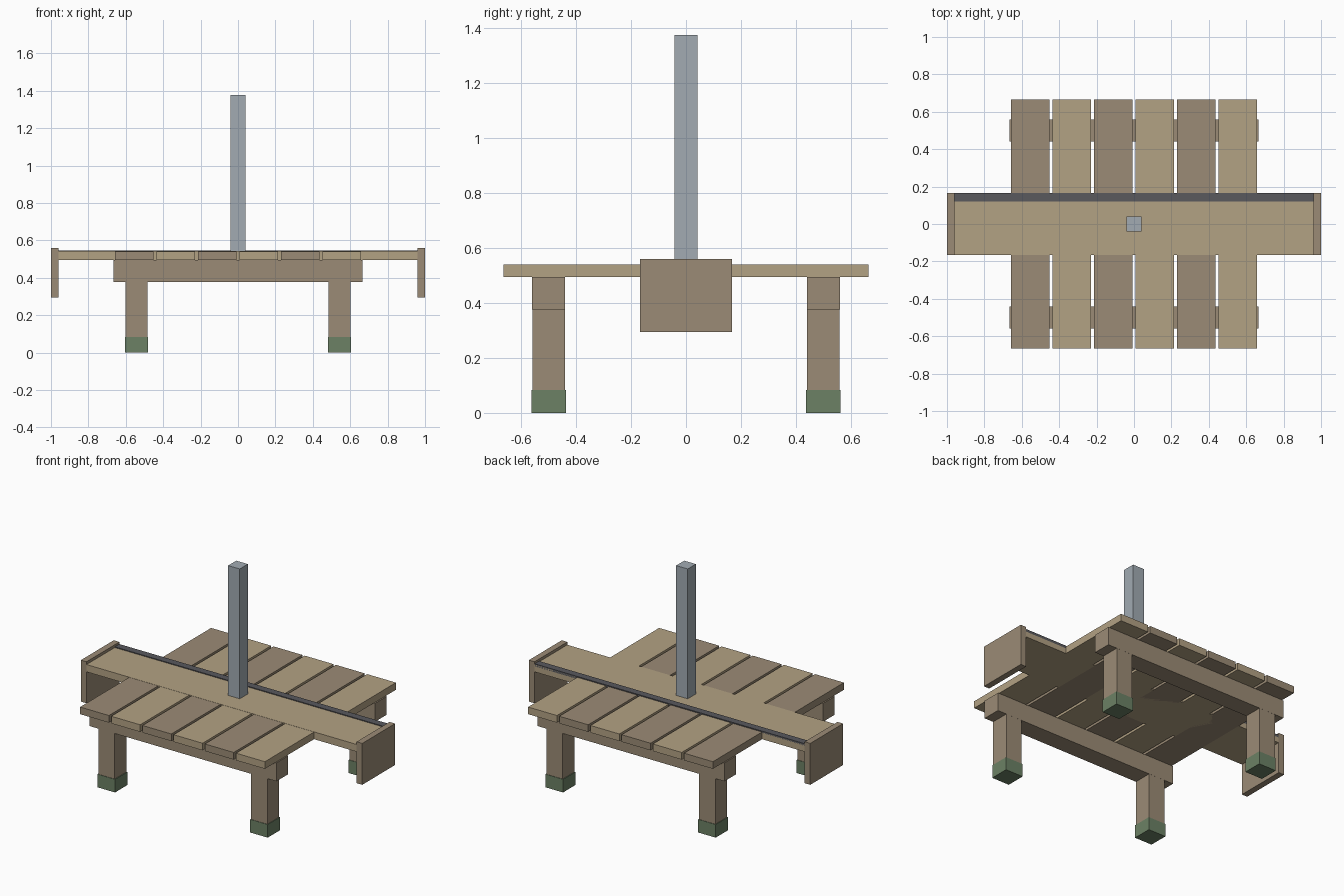
import bpy

if "Cube" in bpy.data.objects:
    bpy.data.objects.remove(bpy.data.objects["Cube"])


def material(name, rgb):
    m = bpy.data.materials.new(name)
    m.diffuse_color = (*rgb, 1)
    m.use_nodes = True
    m.node_tree.nodes["Principled BSDF"].inputs["Base Color"].default_value = m.diffuse_color
    return m


LIGHT = material("light_wood", (0.45, 0.36, 0.23))
DARK = material("dark_wood", (0.33, 0.26, 0.18))
STEEL = material("steel", (0.36, 0.41, 0.45))
TRIM = material("dark_trim", (0.10, 0.10, 0.11))
GREEN = material("green", (0.15, 0.22, 0.13))


def box(name, mat, x, y, z):
    """Box from (min, max) ranges on each axis."""
    bpy.ops.mesh.primitive_cube_add(size=1)
    o = bpy.context.object
    o.name = name
    o.location = [(a + b) / 2 for a, b in (x, y, z)]
    o.scale = [b - a for a, b in (x, y, z)]
    bpy.ops.object.transform_apply(location=True, rotation=False, scale=True)
    o.data.materials.append(mat)
    return o


def around(c, half):
    return (c - half, c + half)


# Deck planks in alternating tones
PITCH = 0.2217
for i in range(6):
    box(f"deck_plank_{i + 1}", LIGHT if i % 2 else DARK,
        around((i - 2.5) * PITCH, 0.1025), (-0.665, 0.665), (0.495, 0.541))

# Long centre board with dark trim along its back edge
box("centre_board", LIGHT, (-0.98, 0.98), (-0.166, 0.166), (0.495, 0.542))
box("edge_trim", TRIM, (-0.96, 0.96), (0.12, 0.166), (0.53, 0.547))

# Hanging end boards
for side, s in (("left", -1), ("right", 1)):
    box(f"{side}_end_board", DARK, around(s * 0.98, 0.02),
        (-0.167, 0.167), (0.294, 0.56))

# Under-deck beams, legs and green foot caps
for row, sy in (("front", -1), ("back", 1)):
    box(f"{row}_beam", DARK, (-0.665, 0.665), around(sy * 0.5, 0.06), (0.377, 0.495))
    for side, sx in (("left", -1), ("right", 1)):
        c = (sx * 0.5425, sy * 0.5)
        box(f"{row}_{side}_leg", DARK, around(c[0], 0.058),
            around(c[1], 0.0595), (0.02, 0.45))
        box(f"{row}_{side}_foot_cap", GREEN, around(c[0], 0.0625),
            around(c[1], 0.0625), (0, 0.084))

# Central post
box("post", STEEL, (-0.041, 0.041), (-0.041, 0.041), (0.53, 1.376))
